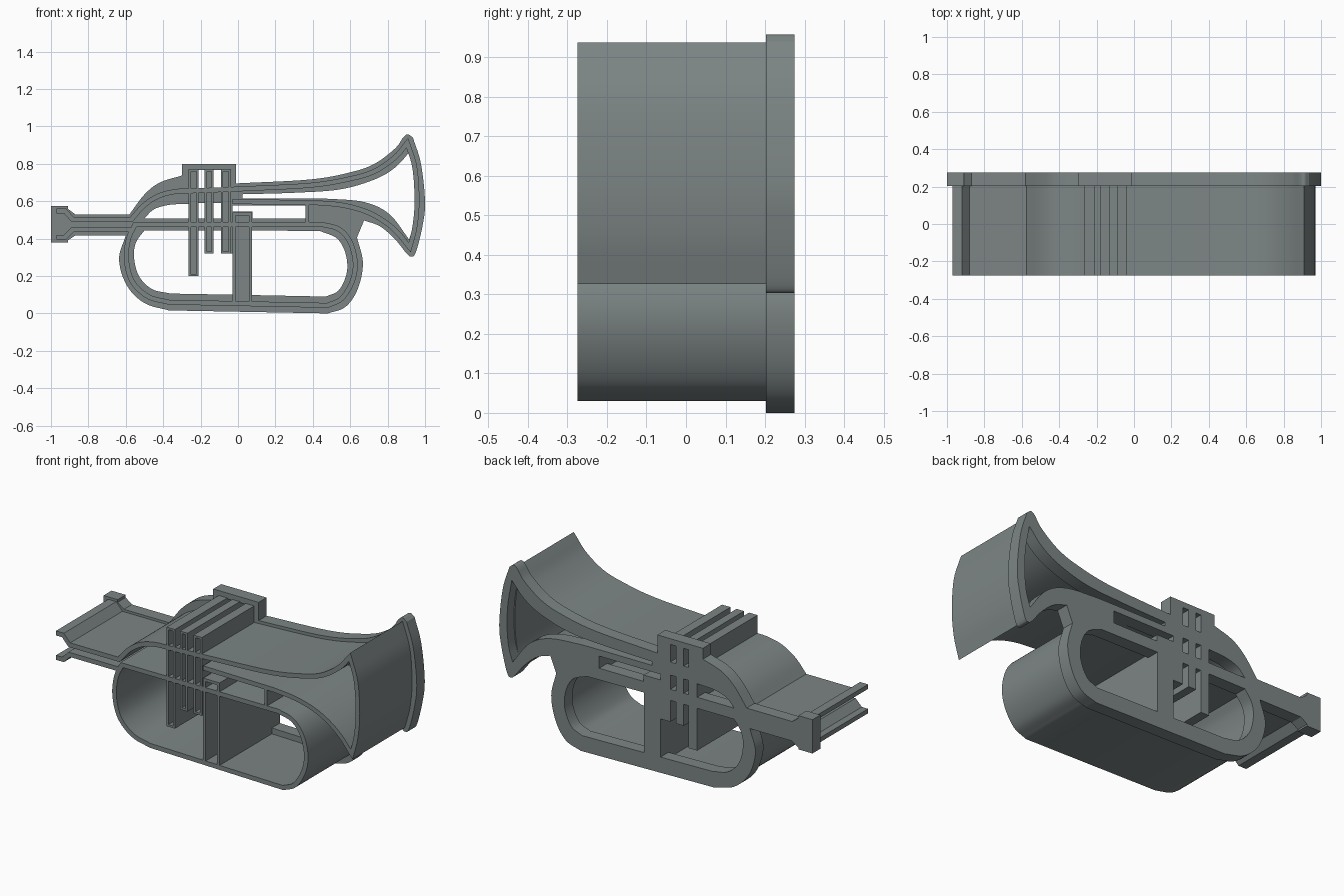
import bpy, bmesh, math
from mathutils import Vector

if "Cube" in bpy.data.objects:
    bpy.data.objects.remove(bpy.data.objects["Cube"])

FRONT, STEP, BACK = -0.275, 0.202, 0.275

metal = bpy.data.materials.new("slate grey")
metal.diffuse_color = (0.205, 0.235, 0.235, 1)
metal.use_nodes = True
metal.node_tree.nodes["Principled BSDF"].inputs["Base Color"].default_value = metal.diffuse_color


def smooth(pts, n=6):
    """Catmull-Rom curve through the points."""
    p = [Vector(q) for q in pts]
    p = [2 * p[0] - p[1]] + p + [2 * p[-1] - p[-2]]
    out = []
    for a, b, c, d in zip(p, p[1:], p[2:], p[3:]):
        for i in range(n):
            t = i / n
            out.append(0.5 * (2 * b + (c - a) * t + (2 * a - 5 * b + 4 * c - d) * t * t
                              + (3 * b - a - 3 * c + d) * t ** 3))
    return out + [p[-2]]


def rect(x0, x1, z0, z1):
    return [(x0, z0), (x1, z0), (x1, z1), (x0, z1)]


def finish(ob):
    ob.data.materials.clear()
    ob.data.materials.append(metal)
    bpy.ops.object.select_all(action='DESELECT')
    ob.select_set(True)
    bpy.context.view_layer.objects.active = ob
    bpy.ops.object.shade_smooth_by_angle(angle=math.radians(30))


def plate(name, loops, y0, y1):
    """Flat plate: first loop is the rim, the others are holes."""
    cu = bpy.data.curves.new(name, 'CURVE')
    cu.dimensions = '2D'
    cu.fill_mode = 'BOTH'
    cu.extrude = (y1 - y0) / 2
    for pts in loops:
        sp = cu.splines.new('POLY')
        sp.points.add(len(pts) - 1)
        for v, q in zip(sp.points, pts):
            v.co = (q[0], q[1], 0, 1)
        sp.use_cyclic_u = True
    ob = bpy.data.objects.new(name, cu)
    bpy.context.collection.objects.link(ob)
    ob.rotation_euler = (math.pi / 2, 0, 0)
    ob.location.y = (y0 + y1) / 2
    bpy.ops.object.select_all(action='DESELECT')
    ob.select_set(True)
    bpy.context.view_layer.objects.active = ob
    bpy.ops.object.convert(target='MESH')
    finish(bpy.context.view_layer.objects.active)


def wall(name, pts, closed=False, width=0.026):
    """Upright wall of constant thickness along a path."""
    p = []
    for q in pts:
        q = Vector(q)
        if not p or (q - p[-1]).length > 1e-4:
            p.append(q)
    n = len(p)
    bm = bmesh.new()
    rings = []
    for i in range(n):
        prev = p[i - 1] if i or closed else None
        nxt = p[(i + 1) % n] if i < n - 1 or closed else None
        d0 = (p[i] - prev).normalized() if prev is not None else None
        d1 = (nxt - p[i]).normalized() if nxt is not None else d0
        d0 = d0 or d1
        t = (d0 + d1).normalized()
        side = Vector((-t.y, t.x)) * (width / 2 / max(0.5, t.dot(d1)))
        a, b = p[i] + side, p[i] - side
        rings.append([bm.verts.new((v.x, y, v.y)) for v, y in
                      ((a, FRONT), (b, FRONT), (b, STEP + 0.01), (a, STEP + 0.01))])
    for i in range(n if closed else n - 1):
        r, s = rings[i], rings[(i + 1) % n]
        for k in range(4):
            bm.faces.new((r[k], r[(k + 1) % 4], s[(k + 1) % 4], s[k]))
    if not closed:
        bm.faces.new(rings[0])
        bm.faces.new(rings[-1][::-1])
    bmesh.ops.recalc_face_normals(bm, faces=bm.faces)
    me = bpy.data.meshes.new(name)
    bm.to_mesh(me)
    bm.free()
    ob = bpy.data.objects.new(name, me)
    bpy.context.collection.objects.link(ob)
    finish(ob)


# Valve columns: left edge, right edge, bottom
valves = [(-0.264, -0.21, 0.2), (-0.178, -0.13, 0.32), (-0.092, -0.038, 0.32)]
gaps = [(-0.21, -0.178), (-0.13, -0.092)]

# Outer rim of the backing plate
rim = [(-1, .575), (-.91, .575), (-.91, .56), (-.87, .53)]
rim += smooth([(-.58, .53), (-.5, .636), (-.417, .70), (-.3, .737)])
rim += [(-.3, .8), (-.01, .8)]
rim += smooth([(-.01, .695), (.385, .716), (.6, .754), (.73, .80), (.84, .882),
               (.885, .943), (.91, .957), (.935, .94)])
rim += smooth([(.935, .94), (.978, .8), (1, .594), (.985, .46), (.95, .325),
               (.925, .304), (.9, .322), (.84, .396), (.76, .465), (.674, .497)])[1:]
rim += smooth([(.636, .406), (.668, .27), (.64, .13), (.575, .035), (.48, 0)])
rim += smooth([(-.37, .016), (-.5, .055), (-.595, .15), (-.636, .29), (-.6, .417)])
rim += [(-.87, .417), (-.91, .39), (-.91, .38), (-1, .38)]

# Openings in the plate
left_hole = [(-.03, .1)] + smooth([(-.36, .106), (-.46, .13), (-.53, .2),
                                   (-.556, .3), (-.545, .38), (-.5, .444)])
for x0, x1, z in valves[:2]:
    left_hole += [(x0, .444), (x0, z), (x1, z), (x1, .444)]
left_hole += [(-.092, .444), (-.092, .32), (-.03, .32)]
right_hole = [(.075, .098)] + smooth([(.47, .09), (.54, .125), (.582, .22), (.575, .32),
                                      (.53, .4), (.44, .44)]) + [(.075, .444)]
bell_hole = [(.025, .615)] + smooth([(.025, .637), (.3, .645), (.545, .663), (.73, .716),
                                     (.84, .78), (.92, .866)])
bell_hole += smooth([(.92, .866), (.945, .72), (.95, .594), (.94, .48), (.915, .395)])[1:]
bell_hole += smooth([(.915, .395), (.81, .53), (.68, .594), (.5, .612), (.33, .615)])[1:]
crook_hole = [(-.264, .508)] + smooth([(-.5, .508), (-.45, .556), (-.37, .58), (-.264, .586)])
slot_hole = [(-.03, .545), (.078, .545), (.078, .508), (.362, .508), (.362, .578), (-.03, .578)]
holes = [left_hole, right_hole, bell_hole, crook_hole, slot_hole]
for x0, x1 in gaps:
    holes += [rect(x0, x1, .665, .767), rect(x0, x1, .508, .59)]
plate("backing_plate", [rim] + holes, STEP, BACK)

# Mouthpiece, crook and bell walls
wall("mouthpiece_crook_wall", [(-.97, .548), (-.925, .548), (-.885, .503)]
     + smooth([(-.57, .503), (-.5, .58), (-.42, .63), (-.33, .652), (-.25, .655)]) + [(0, .665)])
wall("mouthpiece_lower_wall", [(-.97, .407), (-.925, .407), (-.885, .447), (-.57, .447)])
bell = smooth([(0, .665), (.385, .685), (.6, .72), (.73, .76), (.84, .835), (.905, .912)])
bell += smooth([(.905, .912), (.945, .78), (.957, .6), (.945, .46), (.918, .352)])
bell += smooth([(.918, .352), (.85, .435), (.77, .5), (.67, .55), (.55, .58), (.42, .592)])
wall("bell_wall", bell + [(-.03, .598)])

# Main tubing loop, with the straight middle tube along its top
loop = smooth([(.48, .043), (.555, .08), (.61, .17), (.627, .27), (.6, .38), (.54, .45), (.45, .476)])
loop += [(-.55, .476)]
loop += smooth([(-.55, .476), (-.585, .4), (-.597, .29), (-.565, .17), (-.48, .09), (-.37, .06)])[1:]
wall("tubing_loop_wall", loop, closed=True)
wall("slot_end_wall", [(.37, .59), (.37, .476)], width=0.018)

# Hollow valve columns and the broad brace
for i, (x0, x1, z) in enumerate(valves):
    wall(f"valve_wall_{i + 1}", rect(x0 + .006, x1 - .006, z + .006, .766), True, .012)
wall("brace_wall", rect(-.022, .067, .05, .532), True, .016)
